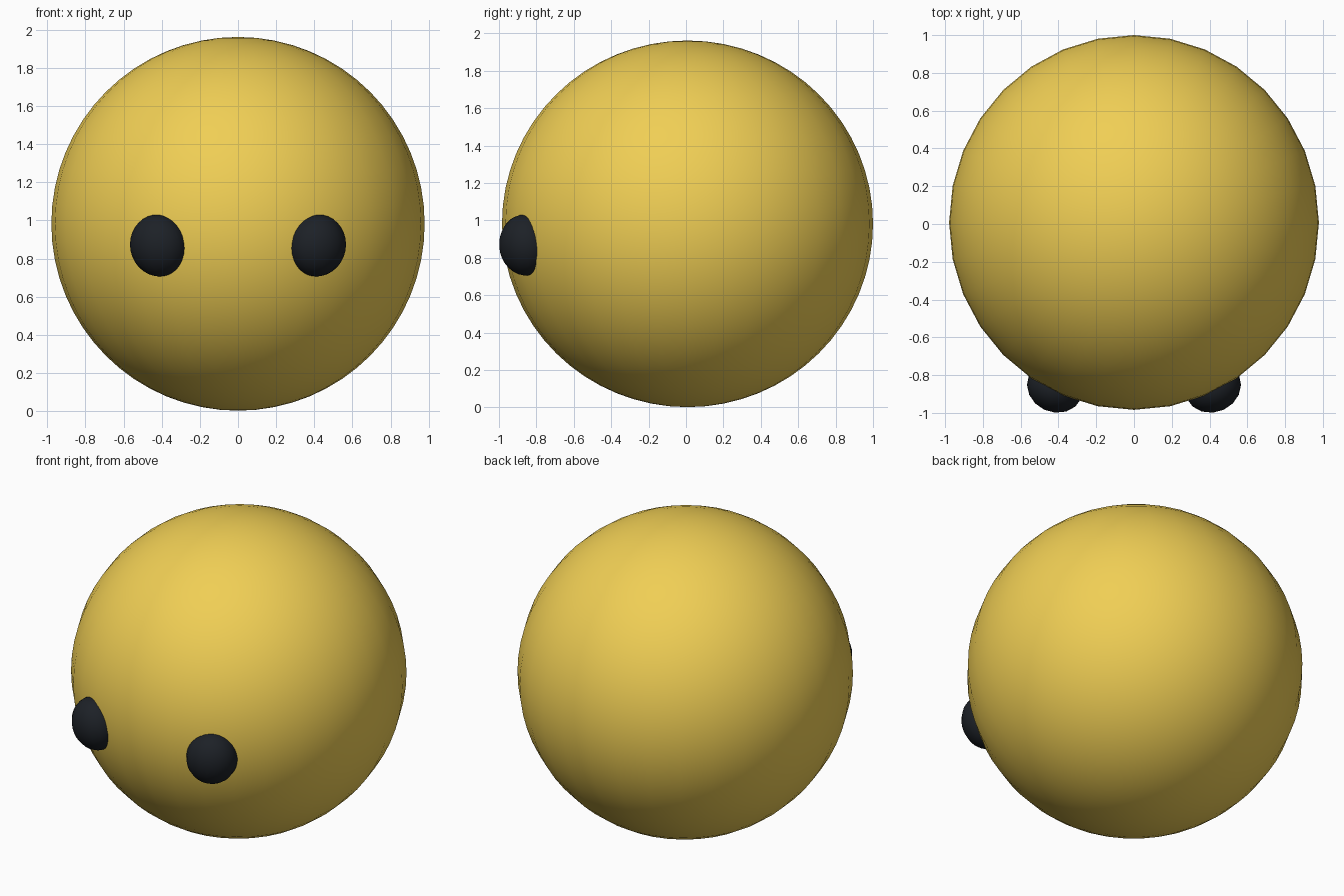
import bpy
import math

if "Cube" in bpy.data.objects:
    bpy.data.objects.remove(bpy.data.objects["Cube"])


def material(name, color):
    m = bpy.data.materials.new(name)
    m.diffuse_color = color
    m.use_nodes = True
    m.node_tree.nodes["Principled BSDF"].inputs["Base Color"].default_value = m.diffuse_color
    return m


def ellipsoid(name, loc, radii, rot, segments, rings, mat):
    bpy.ops.mesh.primitive_uv_sphere_add(segments=segments, ring_count=rings, radius=1,
                                         location=loc, rotation=rot)
    ob = bpy.context.object
    ob.name = name
    ob.scale = radii
    bpy.ops.object.shade_smooth()
    ob.data.materials.append(mat)
    return ob


yellow = material("yellow", (0.87, 0.62, 0.09, 1))
black = material("black", (0.012, 0.015, 0.02, 1))

# Round body, slightly longer front to back
ellipsoid("body", (0, 0.008, 0.982), (0.979, 0.992, 0.98), (0, 0, 0), 32, 32, yellow)

# Flattened eyes, facing outward and slightly down, tops leaning apart
for side, label in ((-1, "left"), (1, "right")):
    ellipsoid(label + "_eye", (side * 0.417, -0.862, 0.868), (0.152, 0.134, 0.163),
              (math.radians(8), math.radians(side * 8), math.radians(side * 25)),
              16, 16, black)
